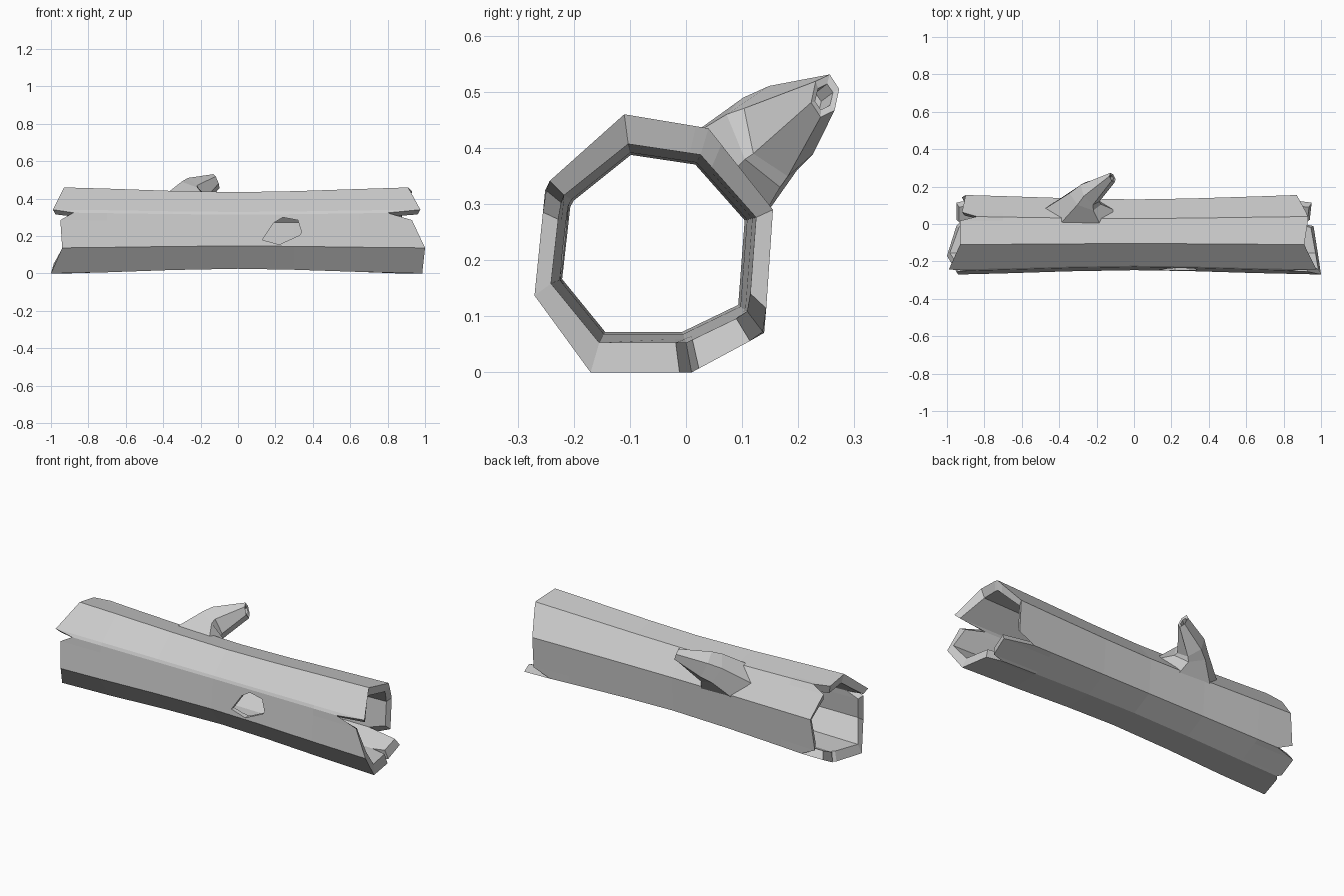
import bpy, bmesh, math
from mathutils import Vector

if "Cube" in bpy.data.objects:
    bpy.data.objects.remove(bpy.data.objects["Cube"], do_unlink=True)

bark = bpy.data.materials.new("pale grey bark")
bark.use_nodes = True
GREY = (0.6, 0.6, 0.6, 1)
bark.diffuse_color = GREY
bark.node_tree.nodes["Principled BSDF"].inputs["Base Color"].default_value = GREY


def finish(bm, name):
    bmesh.ops.recalc_face_normals(bm, faces=bm.faces)
    mesh = bpy.data.meshes.new(name)
    bm.to_mesh(mesh)
    bm.free()
    mesh.materials.append(bark)
    obj = bpy.data.objects.new(name, mesh)
    bpy.context.collection.objects.link(obj)
    return obj


def bridge(bm, a, b):
    n = len(a)
    for i in range(n):
        bm.faces.new((a[i], a[(i + 1) % n], b[(i + 1) % n], b[i]))


# Octagonal trunk outline (y, z), starting at the top and going over the back
CORNERS = [(-.11, .46), (.04, .435), (.155, .29), (.14, .07),
           (.01, 0), (-.17, 0), (-.27, .137), (-.25, .335)]
MID_Y, MID_Z = -.06, .23
# Splintered ends: position around the outline -> (left-hand x, right-hand x)
ENDS = {0: (-.93, .91), .85: (-.93, .93), 1: (-.84, .93), 1.2: (-.92, .92),
        2: (-.9, .87), 2.8: (-.92, .87), 3: (-.83, .77), 3.2: (-.95, .95),
        3.9: (-.95, .94), 4: (-.93, .87), 4.12: (-.95, .96), 5: (-1, .985),
        6: (-.94, 1), 6.75: (-.95, .93), 6.95: (-.88, .8), 7.05: (-.99, .975)}
STATIONS = (-.7, -.35, 0, .3, .65)


def outline(u):
    i = int(u)
    a, b = Vector(CORNERS[i]), Vector(CORNERS[(i + 1) % 8])
    return a.lerp(b, u - i)


def skin_point(u, x, inner):
    p = outline(u)
    waist = .89 + .11 * min(1, abs(x) / .85) ** 1.5
    sy, sz = (.86, .77) if inner else (1, 1)
    return (x, MID_Y + (p.x - MID_Y) * waist * sy, MID_Z + (p.y - MID_Z) * waist * sz)


def skin(bm, inner):
    pull = .985 if inner else 1
    rows = [[bm.verts.new(skin_point(u, e[0] * pull, inner)) for u, e in ENDS.items()]]
    for x in STATIONS:
        rows.append([bm.verts.new(skin_point(u, x, inner)) for u in ENDS])
    rows.append([bm.verts.new(skin_point(u, e[1] * pull, inner)) for u, e in ENDS.items()])
    for a, b in zip(rows, rows[1:]):
        bridge(bm, a, b)
    return rows


# Hollow trunk
bm = bmesh.new()
outer, inner = skin(bm, False), skin(bm, True)
for end in (0, -1):
    bridge(bm, outer[end], inner[end])
trunk = finish(bm, "hollow_trunk")

# Knot hole through the front wall
HOLE = [(.13, .18), (.22, .155), (.33, .205), (.34, .22), (.32, .285), (.24, .3), (.19, .27)]
bm = bmesh.new()
front, back = ([bm.verts.new((x, y, z)) for x, z in HOLE] for y in (-.4, -.12))
bridge(bm, front, back)
bm.faces.new(front)
bm.faces.new(back)
cutter = finish(bm, "knot_hole_cutter")
cutter.hide_render = True
cut = trunk.modifiers.new("knot_hole", 'BOOLEAN')
cut.operation, cut.object, cut.solver = 'DIFFERENCE', cutter, 'EXACT'
bpy.context.view_layer.objects.active = trunk
bpy.ops.object.modifier_apply(modifier=cut.name)
bpy.data.objects.remove(cutter, do_unlink=True)


# Broken branch flaring out of the upper back
def ring(bm, centre, along, across, turn=0):
    c, a, b = Vector(centre), Vector(along), Vector(across)
    angles = [turn + math.tau * i / 6 for i in range(6)]
    return [bm.verts.new(c + a * math.cos(t) + b * math.sin(t)) for t in angles]


bm = bmesh.new()
rings = [ring(bm, (-.29, .06, .335), (.22, 0, 0), (0, -.075, .09)),
         ring(bm, (-.26, .135, .41), (.085, -.03, -.03), (0, -.055, .075)),
         ring(bm, (-.235, .165, .43), (.05, -.045, -.04), (-.01, -.045, .07)),
         ring(bm, (-.115, .248, .493), (.012, -.025, -.012), (-.012, -.005, .037)),
         ring(bm, (-.118, .246, .491), (.007, -.016, -.008), (-.007, -.003, .022)),
         ring(bm, (-.15, .225, .475), (.007, -.016, -.008), (-.007, -.003, .022))]
for a, b in zip(rings, rings[1:]):
    bridge(bm, a, b)
bm.faces.new(rings[0])
bm.faces.new(rings[-1])
finish(bm, "broken_branch")
